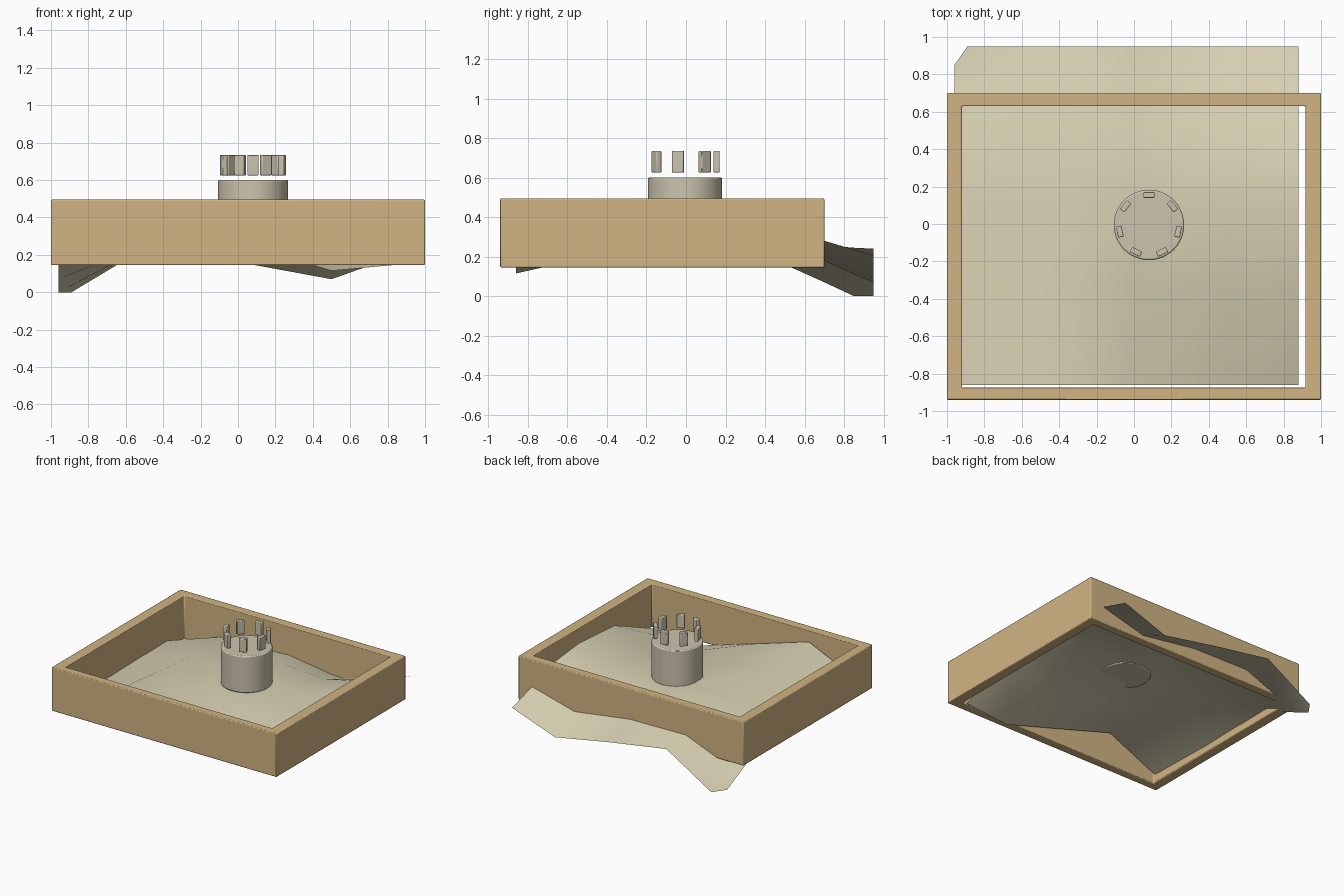
import bpy, bmesh, math
from mathutils import Matrix

if "Cube" in bpy.data.objects:
    bpy.data.objects.remove(bpy.data.objects["Cube"])


def material(name, rgb):
    m = bpy.data.materials.new(name)
    m.diffuse_color = (*rgb, 1)
    m.use_nodes = True
    m.node_tree.nodes["Principled BSDF"].inputs["Base Color"].default_value = m.diffuse_color
    return m


WOOD = material("wood", (0.64, 0.46, 0.23))
SAND = material("sand", (0.68, 0.63, 0.45))
STONE = material("stone", (0.60, 0.55, 0.42))


def add_object(name, bm, mat, bevel=0.0, smooth=35):
    me = bpy.data.meshes.new(name)
    bm.to_mesh(me)
    bm.free()
    ob = bpy.data.objects.new(name, me)
    bpy.context.collection.objects.link(ob)
    me.materials.append(mat)
    if bevel:
        mod = ob.modifiers.new("bevel", 'BEVEL')
        mod.width, mod.segments, mod.limit_method = bevel, 2, 'ANGLE'
    bpy.ops.object.select_all(action='DESELECT')
    ob.select_set(True)
    bpy.context.view_layer.objects.active = ob
    bpy.ops.object.shade_smooth_by_angle(angle=math.radians(smooth))
    return ob


# Open rectangular frame: outer and inner loops at two heights
bm = bmesh.new()
rings = []
for (x0, x1, y0, y1), z in [((-1, 1, -0.94, 0.70), 0.145), ((-1, 1, -0.94, 0.70), 0.495),
                            ((-0.92, 0.917, -0.875, 0.63), 0.495),
                            ((-0.92, 0.917, -0.875, 0.63), 0.145)]:
    rings.append([bm.verts.new((x, y, z)) for x, y in ((x0, y0), (x1, y0), (x1, y1), (x0, y1))])
for r in range(4):
    a, b = rings[r], rings[(r + 1) % 4]
    for i in range(4):
        j = (i + 1) % 4
        bm.faces.new((a[i], a[j], b[j], b[i]))
add_object("box_frame", bm, WOOD, 0.006)

# Uneven ground sheet: a coarse height grid, one back corner cut off
cols = (-0.96, -0.49, 0.01, 0.50, 0.88)
heights = {
    -0.86: (0.20, 0.41, 0.26, 0.115, 0.15),
    -0.35: (0.19, 0.36, 0.29, 0.23, 0.37),
    0.10: (0.20, 0.32, 0.315, 0.315, 0.40),
    0.40: (0.205, 0.28, 0.31, 0.29, 0.37),
    0.70: (0.07, 0.257, 0.25, 0.18, 0.28),
    0.85: (0.0, 0.245, 0.195, 0.11, 0.235),
    0.95: (0.0, 0.24, 0.16, 0.07, 0.205),
}
bm = bmesh.new()
grid = [[bm.verts.new((x, y, z)) for x, z in zip(cols, zs)] for y, zs in heights.items()]
grid[-1][0].co.x = -0.89
for a, b in zip(grid, grid[1:]):
    for i in range(len(cols) - 1):
        bm.faces.new((a[i], a[i + 1], b[i + 1], b[i]))
add_object("ground_sheet", bm, SAND, smooth=60)

# Round tower
CX, CY = 0.08, -0.005
bm = bmesh.new()
bmesh.ops.create_cone(bm, cap_ends=True, segments=48, radius1=0.188, radius2=0.188, depth=0.295,
                      matrix=Matrix.Translation((CX, CY, 0.4525)))
add_object("tower", bm, STONE, 0.008)

# Ring of seven battlement blocks floating above the tower
for k in range(7):
    turn = Matrix.Rotation(math.tau * k / 7, 4, 'Z')
    bm = bmesh.new()
    bmesh.ops.create_cube(bm, size=1, matrix=Matrix.Translation((CX, CY, 0.68)) @ turn
                          @ Matrix.Translation((0, 0.16, 0))
                          @ Matrix.Diagonal((0.06, 0.03, 0.11, 1)))
    add_object(f"battlement_{k + 1}", bm, STONE, 0.005)
